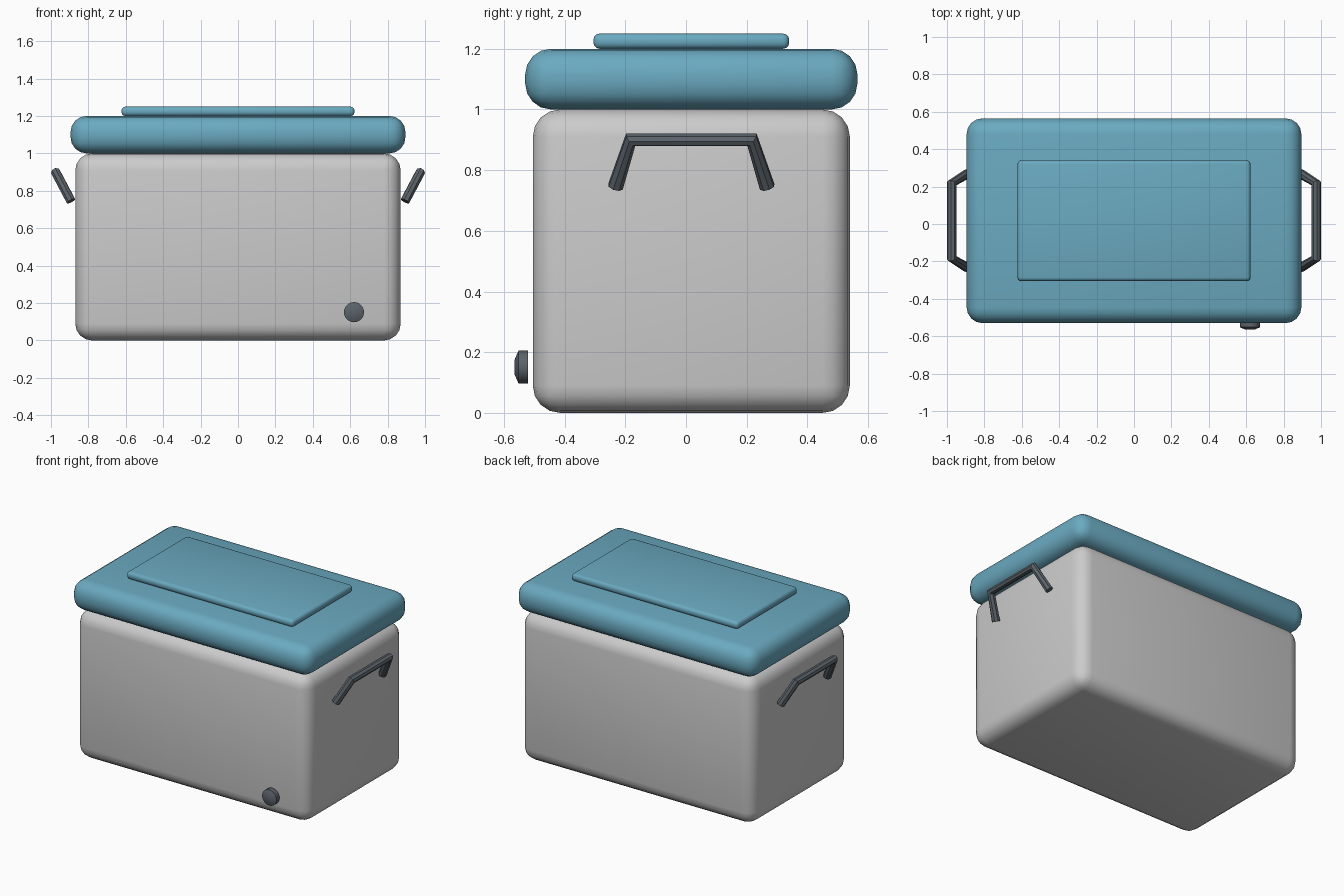
import bpy, math

if "Cube" in bpy.data.objects:
    bpy.data.objects.remove(bpy.data.objects["Cube"])

CY = 0.0175  # the box sits slightly back because of the drain plug


def material(name, rgb):
    m = bpy.data.materials.new(name)
    m.diffuse_color = (*rgb, 1)
    m.use_nodes = True
    m.node_tree.nodes["Principled BSDF"].inputs["Base Color"].default_value = m.diffuse_color
    return m


teal = material("teal", (0.145, 0.40, 0.53))
dark = material("dark_grey", (0.105, 0.125, 0.145))


def finish(ob, mat=None, angle=40):
    if mat:
        ob.data.materials.append(mat)
    bpy.ops.object.select_all(action='DESELECT')
    ob.select_set(True)
    bpy.context.view_layer.objects.active = ob
    bpy.ops.object.shade_smooth_by_angle(angle=math.radians(angle))


def rounded_box(name, size, z0, radius, segments, mat=None):
    bpy.ops.mesh.primitive_cube_add(size=1, location=(0, CY, z0 + size[2] / 2))
    ob = bpy.context.object
    ob.name = name
    ob.scale = size
    bpy.ops.object.transform_apply(location=False, rotation=False, scale=True)
    bev = ob.modifiers.new("round", 'BEVEL')
    bev.width, bev.segments = radius, segments
    bpy.ops.object.modifier_apply(modifier="round")
    finish(ob, mat)


# Body, lid and raised lid panel
rounded_box("body", (1.74, 1.045, 1.0), 0, 0.09, 4)
rounded_box("lid", (1.79, 1.095, 0.2), 1.0, 0.085, 4, teal)
rounded_box("lid_panel", (1.245, 0.645, 0.05), 1.2, 0.02, 3, teal)

# Bent tube handle on each side
for side, label in ((1, "right"), (-1, "left")):
    path = [(0.893, -0.25, 0.745), (0.975, -0.2, 0.9),
            (0.975, 0.2, 0.9), (0.893, 0.25, 0.745)]
    cu = bpy.data.curves.new(label + "_handle", 'CURVE')
    cu.dimensions = '3D'
    cu.bevel_depth, cu.bevel_resolution = 0.026, 2
    cu.use_fill_caps = True
    sp = cu.splines.new('POLY')
    sp.points.add(len(path) - 1)
    for p, (x, y, z) in zip(sp.points, path):
        p.co = (side * x, y + CY, z, 1)
    ob = bpy.data.objects.new(label + "_handle", cu)
    bpy.context.collection.objects.link(ob)
    bpy.ops.object.select_all(action='DESELECT')
    ob.select_set(True)
    bpy.context.view_layer.objects.active = ob
    bpy.ops.object.convert(target='MESH')
    finish(bpy.context.object, dark, 30)

# Drain plug: a short cylinder with a chamfered front
bpy.ops.mesh.primitive_cylinder_add(vertices=20, radius=0.054, depth=0.045,
                                    location=(0.62, -0.5425, 0.151),
                                    rotation=(math.pi / 2, 0, 0))
plug = bpy.context.object
plug.name = "drain_plug"
for v in plug.data.vertices:
    if v.co.z > 0:
        v.co.z -= 0.013
top = [p for p in plug.data.polygons if p.normal.z > 0.9][0]
import bmesh
bm = bmesh.new()
bm.from_mesh(plug.data)
bm.faces.ensure_lookup_table()
cap = bm.faces[top.index]
bmesh.ops.inset_region(bm, faces=[cap], thickness=0.03, depth=0.013)
bm.to_mesh(plug.data)
bm.free()
finish(plug, dark, 50)
